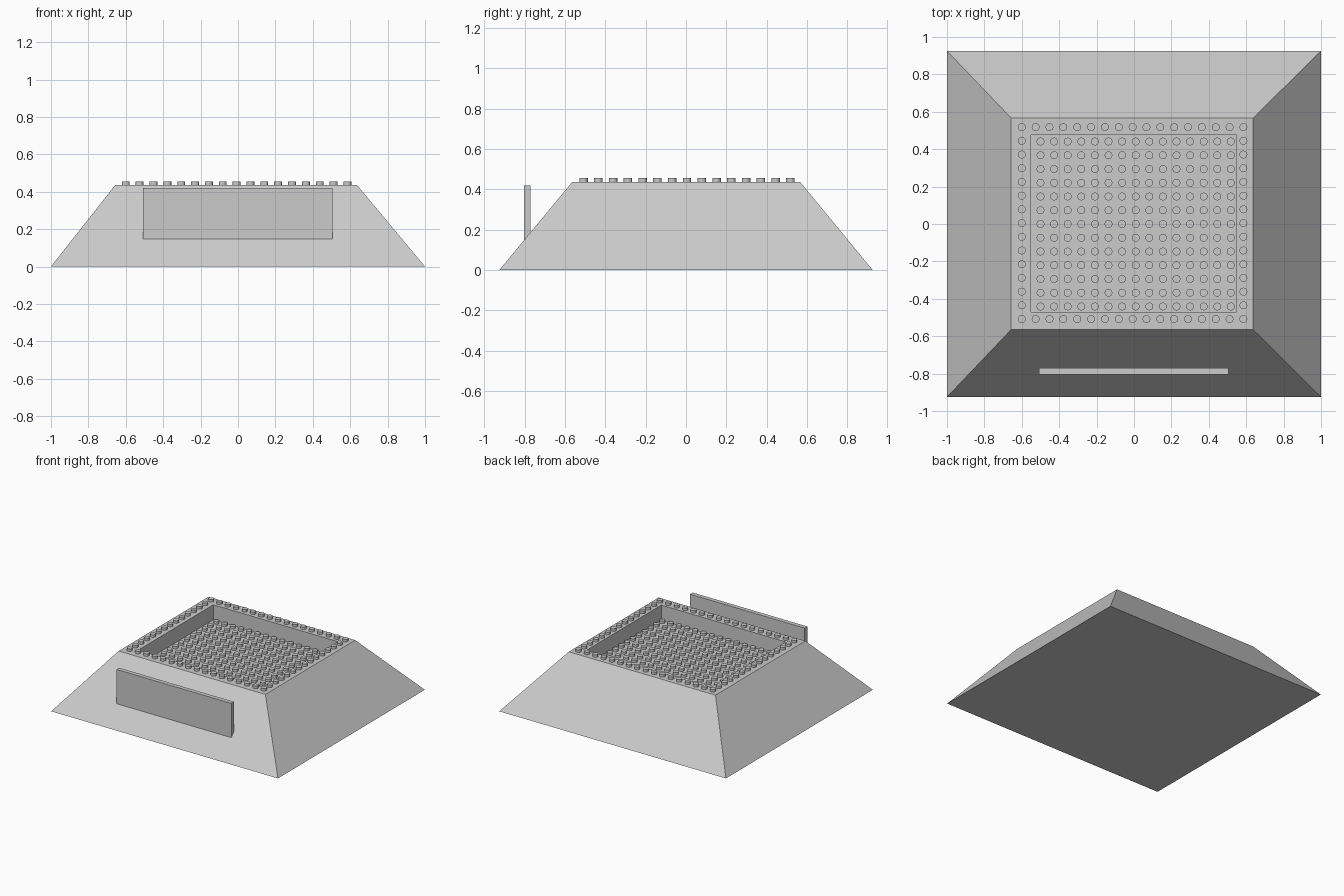
import bpy
import bmesh
from mathutils import Matrix

cube = bpy.data.objects.get("Cube")
if cube:
    bpy.data.objects.remove(cube, do_unlink=True)

grey = bpy.data.materials.new("light_grey")
grey.use_nodes = True
colour = (0.6, 0.6, 0.6, 1)
grey.diffuse_color = colour
grey.node_tree.nodes["Principled BSDF"].inputs["Base Color"].default_value = colour

TOP, FLOOR = 0.435, 0.315
PITCH = 0.0735
STUD_R, STUD_H = 0.021, 0.02


def finish(name, bm):
    bmesh.ops.recalc_face_normals(bm, faces=bm.faces)
    mesh = bpy.data.meshes.new(name)
    bm.to_mesh(mesh)
    bm.free()
    mesh.materials.append(grey)
    obj = bpy.data.objects.new(name, mesh)
    bpy.context.collection.objects.link(obj)
    return obj


def rectangle(bm, x0, x1, y0, y1, z):
    return [bm.verts.new((x, y, z)) for x, y in ((x0, y0), (x1, y0), (x1, y1), (x0, y1))]


def studs(name, spots, z):
    bm = bmesh.new()
    for x, y in spots:
        bmesh.ops.create_cone(bm, cap_ends=True, segments=16, radius1=STUD_R, radius2=STUD_R,
                              depth=STUD_H, matrix=Matrix.Translation((x, y, z + STUD_H / 2)))
    return finish(name, bm)


# Sloped base with a sunken tray in its top
bm = bmesh.new()
rings = [
    rectangle(bm, -1, 1, -0.925, 0.925, 0),
    rectangle(bm, -0.657, 0.637, -0.565, 0.567, TOP),
    rectangle(bm, -0.55, 0.547, -0.47, 0.475, TOP),
    rectangle(bm, -0.55, 0.547, -0.47, 0.475, FLOOR),
]
for a, b in zip(rings, rings[1:]):
    for i in range(4):
        j = (i + 1) % 4
        bm.faces.new((a[i], a[j], b[j], b[i]))
bm.faces.new(rings[0][::-1])
bm.faces.new(rings[-1])
finish("sloped_base", bm)

# Studs around the rim
xs = [-0.6 + i * 1.185 / 16 for i in range(17)]
ys = [-0.508 + i * 1.026 / 14 for i in range(15)]
rim = [(x, y) for x in xs for y in ys if x in (xs[0], xs[-1]) or y in (ys[0], ys[-1])]
studs("rim_studs", rim, TOP)

# Studs on the tray floor
tray = [(0.009 + (i - 7) * 0.0727, (j - 6) * PITCH) for i in range(15) for j in range(13)]
studs("tray_studs", tray, FLOOR)

# Upright panel set into the front slope
bm = bmesh.new()
bmesh.ops.create_cube(bm, size=1, matrix=Matrix.Translation((-0.002, -0.787, 0.282))
                      @ Matrix.Diagonal((1.012, 0.034, 0.274, 1)))
finish("front_panel", bm)
